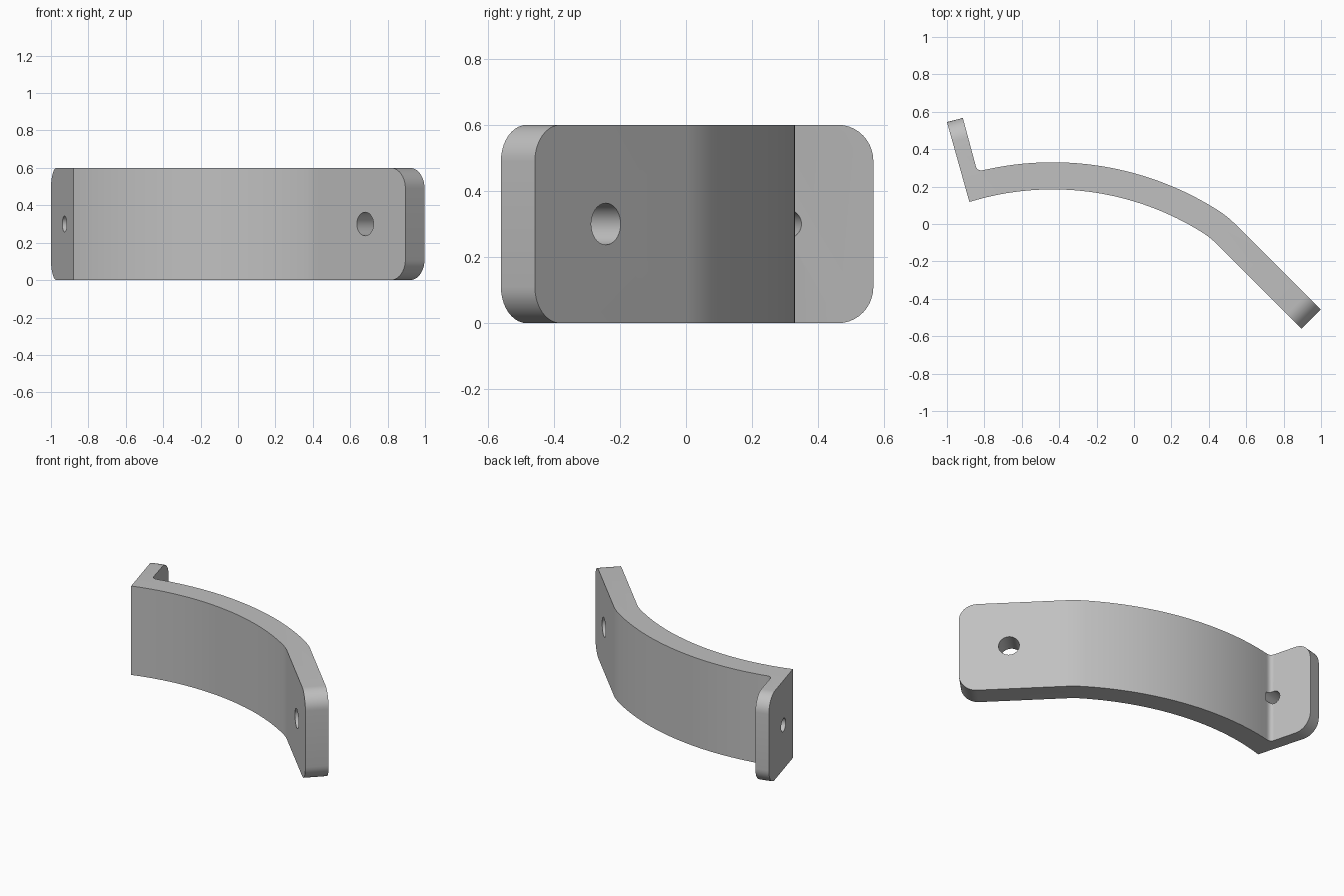
import bpy, bmesh
from math import radians, sin, cos
from mathutils import Vector

cube = bpy.data.objects.get("Cube")
if cube:
    bpy.data.objects.remove(cube, do_unlink=True)

HEIGHT, THICK, CORNER = 0.6, 0.145, 0.11
CENTER, R_IN = Vector((-0.435, -1.32)), 1.505      # main sweep of the strap
BEND_R, BEND_A = 0.4, radians(32.3)                # tighter bend before the straight plate
BEND_C = CENTER + (R_IN - BEND_R) * Vector((sin(BEND_A), cos(BEND_A)))
LINE = Vector((1, -1)).normalized()                # direction of the straight plate
LINE_N = Vector((1, 1)).normalized()
FLANGE = Vector((-0.26, 0.966)).normalized()       # direction of the short flange
FLANGE_N = Vector((FLANGE.y, -FLANGE.x))


def arc(center, radius, a0, a1, steps):
    """Points on an arc, angles measured clockwise from +y."""
    angles = [a0 + (a1 - a0) * i / steps for i in range(steps + 1)]
    return [center + radius * Vector((sin(a), cos(a))) for a in angles]


def side(offset, start):
    """One long side of the strap, from the flange to the plate end."""
    pts = arc(CENTER, R_IN + offset, start, BEND_A, 32)
    pts += arc(BEND_C, BEND_R + offset, BEND_A, radians(45), 8)[1:]
    end = Vector((0.895, -0.56)) + LINE_N * offset
    return pts + [end]


def fillet(a, corner, b, steps=7):
    """Rounded inside corner, end points left out."""
    ts = [i / steps for i in range(1, steps)]
    return [a * (1 - t) ** 2 + corner * 2 * t * (1 - t) + b * t * t for t in ts]


def cutter(origin, axis, radius, length):
    """Round hole tool starting at origin and running along axis."""
    d = Vector((axis.x, axis.y, 0))
    mid = Vector((origin.x, origin.y, HEIGHT / 2)) + d * length / 2
    bpy.ops.mesh.primitive_cylinder_add(vertices=40, radius=radius, depth=length, location=mid)
    ob = bpy.context.object
    ob.rotation_euler = d.to_track_quat('Z', 'Y').to_euler()
    ob.name = "hole_cutter"
    ob.hide_render = True
    return ob


# Plan outline of the whole bracket
inner = side(0, -radians(17.2))
outer = side(THICK, -radians(12.8))
tip_in, tip_out = Vector((-1.0, 0.545)), Vector((-0.915, 0.567))
root = tip_out - FLANGE * 0.267
round_pts = fillet(root, tip_out - FLANGE * 0.298, outer[0])
outline = inner + outer[::-1] + round_pts[::-1] + [root, tip_out, tip_in]

# Extrude the outline upward
bm = bmesh.new()
base = bm.faces.new([bm.verts.new((p.x, p.y, 0)) for p in outline])
grown = bmesh.ops.extrude_face_region(bm, geom=[base])
bmesh.ops.translate(bm, vec=(0, 0, HEIGHT),
                    verts=[g for g in grown["geom"] if isinstance(g, bmesh.types.BMVert)])
bmesh.ops.recalc_face_normals(bm, faces=bm.faces)

# Round the four corners at the two free ends
ends = [(tip_in, tip_out), (inner[-1], outer[-1])]


def is_end(edge):
    a, b = (v.co for v in edge.verts)
    return abs(a.z - b.z) < 0.001 and any(
        min((a.xy - p).length + (b.xy - q).length,
            (a.xy - q).length + (b.xy - p).length) < 0.001 for p, q in ends)


bmesh.ops.bevel(bm, geom=[e for e in bm.edges if is_end(e)], offset=CORNER,
                segments=10, profile=0.5, affect='EDGES')
mesh = bpy.data.meshes.new("bracket")
bm.to_mesh(mesh)
bm.free()
bracket = bpy.data.objects.new("curved_bracket", mesh)
bpy.context.collection.objects.link(bracket)

# Mounting holes: large one in the plate, small one in the flange
plate_hole = Vector((0.68, -0.345)) - LINE_N * 0.1
flange_hole = Vector((-0.930, 0.285)) - FLANGE_N * 0.1
tools = [cutter(plate_hole, LINE_N, 0.063, 0.4),
         cutter(flange_hole, FLANGE_N, 0.043, 0.23)]
bpy.ops.object.select_all(action='DESELECT')
bpy.context.view_layer.objects.active = bracket
bracket.select_set(True)
for tool in tools:
    mod = bracket.modifiers.new("hole", 'BOOLEAN')
    mod.operation, mod.solver, mod.object = 'DIFFERENCE', 'EXACT', tool
    bpy.ops.object.modifier_apply(modifier=mod.name)
for tool in tools:
    bpy.data.objects.remove(tool, do_unlink=True)

# Plain grey finish
grey = bpy.data.materials.new("light_grey")
grey.use_nodes = True
color = (0.53, 0.53, 0.53, 1)
grey.diffuse_color = color
grey.node_tree.nodes["Principled BSDF"].inputs["Base Color"].default_value = color
bracket.data.materials.clear()
bracket.data.materials.append(grey)
bpy.ops.object.shade_smooth_by_angle(angle=radians(30))
